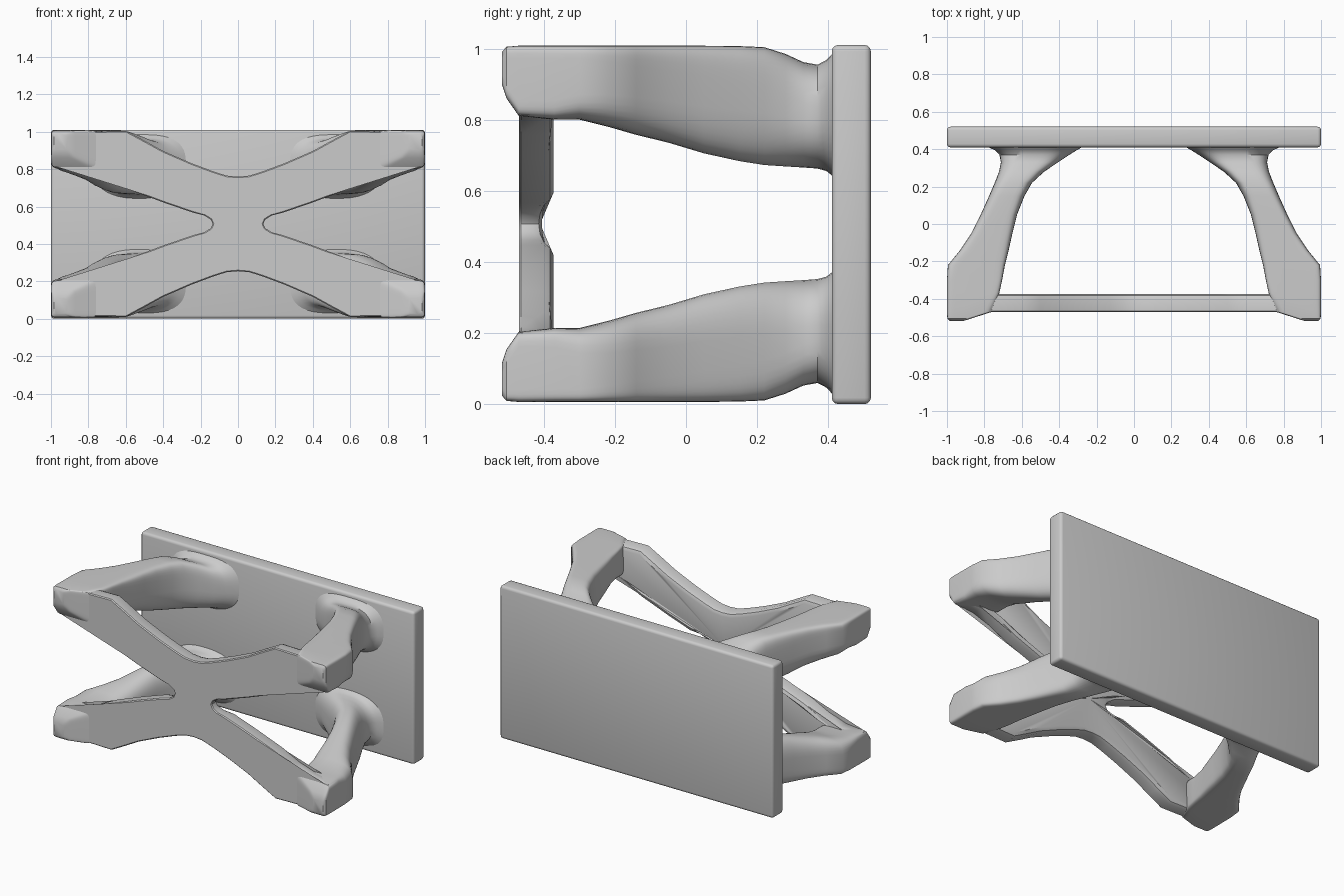
import bpy, bmesh, math

if "Cube" in bpy.data.objects:
    bpy.data.objects.remove(bpy.data.objects["Cube"])

CZ = 0.507  # mid height, the model mirrors about it

grey = bpy.data.materials.new("plain grey")
grey.diffuse_color = (0.6, 0.6, 0.6, 1)
grey.use_nodes = True
grey.node_tree.nodes["Principled BSDF"].inputs["Base Color"].default_value = grey.diffuse_color


def finish(name, bm, angle=35):
    bmesh.ops.recalc_face_normals(bm, faces=bm.faces)
    me = bpy.data.meshes.new(name)
    bm.to_mesh(me)
    bm.free()
    me.materials.append(grey)
    ob = bpy.data.objects.new(name, me)
    bpy.context.collection.objects.link(ob)
    bpy.ops.object.select_all(action='DESELECT')
    ob.select_set(True)
    bpy.context.view_layer.objects.active = ob
    bpy.ops.object.shade_smooth_by_angle(angle=math.radians(angle))
    return ob


def spow(v, p):
    return math.copysign(abs(v) ** p, v)


# Back plate: slab with softened edges
bm = bmesh.new()
bmesh.ops.create_cube(bm, size=1)
for v in bm.verts:
    v.co = (v.co.x * 2, 0.465 + v.co.y * 0.11, CZ - 0.002 + v.co.z * 1.01)
bmesh.ops.bevel(bm, geom=bm.edges[:], offset=0.018, segments=3, profile=0.5, affect='EDGES')
finish("back_plate", bm)

# Leg stations: y, inner x, outer x, bottom z, top z, upper and lower squareness
STATIONS = [
    (-0.518, 0.91, 0.985, 0.90, 0.99, 5, 5),
    (-0.505, 0.87, 0.998, 0.86, 1.005, 9, 7),
    (-0.47, 0.76, 1.0, 0.81, 1.008, 12, 9),
    (-0.37, 0.72, 1.0, 0.80, 1.008, 12, 7),
    (-0.30, 0.705, 1.0, 0.80, 1.008, 12, 4.5),
    (-0.22, 0.69, 0.995, 0.78, 1.008, 10, 3.2),
    (-0.14, 0.67, 0.93, 0.757, 1.008, 8, 2.8),
    (-0.05, 0.65, 0.87, 0.735, 1.008, 7, 2.6),
    (0.05, 0.625, 0.82, 0.705, 1.008, 6, 2.5),
    (0.15, 0.585, 0.775, 0.683, 1.007, 5, 2.4),
    (0.22, 0.545, 0.745, 0.672, 1.004, 4.5, 2.4),
    (0.28, 0.48, 0.722, 0.668, 0.985, 4, 2.4),
    (0.33, 0.405, 0.712, 0.665, 0.962, 3.5, 2.4),
    (0.37, 0.345, 0.72, 0.662, 0.955, 3, 2.4),
    (0.395, 0.305, 0.745, 0.655, 0.968, 3, 2.4),
    (0.42, 0.26, 0.80, 0.635, 0.995, 3, 2.4),
]
N = 40


def leg(name, sx, sz):
    bm = bmesh.new()
    rings = []
    for y, x0, x1, z0, z1, up, low in STATIONS:
        ring = []
        for i in range(N):
            a = 2 * math.pi * (i + 0.5) / N
            p = 2 / (up if math.sin(a) > 0 else low)
            x = (x0 + x1) / 2 + (x1 - x0) / 2 * spow(math.cos(a), p)
            z = (z0 + z1) / 2 + (z1 - z0) / 2 * spow(math.sin(a), p)
            ring.append(bm.verts.new((sx * x, y, CZ + sz * (z - CZ))))
        rings.append(ring)
    for a, b in zip(rings, rings[1:]):
        for i in range(N):
            j = (i + 1) % N
            bm.faces.new((a[i], a[j], b[j], b[i]))
    bm.faces.new(rings[0])
    bm.faces.new(rings[-1])
    finish(name, bm, 40)


for sx, side in ((1, "right"), (-1, "left")):
    for sz, level in ((1, "upper"), (-1, "lower")):
        leg(f"{level}_{side}_leg", sx, sz)

# Crossed front brace: one quarter outline, from side notch round to top notch
QUARTER = [(0.135, 0.0), (0.145, 0.022), (0.18, 0.045), (0.24, 0.06), (0.4, 0.115),
           (0.6, 0.19), (0.72, 0.25), (0.85, 0.292), (0.985, 0.305), (0.985, 0.49),
           (0.6, 0.498), (0.5, 0.445), (0.4, 0.39), (0.25, 0.325), (0.13, 0.28),
           (0.06, 0.258), (0.0, 0.253)]
q = QUARTER
outline = (q + [(-x, z) for x, z in q[-2::-1]]
           + [(-x, -z) for x, z in q[1:]] + [(x, -z) for x, z in q[-2:0:-1]])


def back_y(x, z):
    # the brace is thinnest at its crossing
    t = min(1, max(0, (math.hypot(x, z) - 0.12) / 0.12))
    return -0.41 + 0.037 * t


bm = bmesh.new()
n = len(outline)
rings = []
# front edge, then a rounded run to the back
for kind, shrink in (("front", 0.006), ("edge", 0), ("mid", 0), ("round", 0.008), ("back", 0.028)):
    ring = []
    for i, (x, z) in enumerate(outline):
        (ax, az), (bx, bz) = outline[i - 1], outline[(i + 1) % n]
        d = math.hypot(bx - ax, bz - az)
        nx, nz = -(bz - az) / d, (bx - ax) / d
        yb = back_y(x, z)
        y = {"front": -0.47, "edge": -0.464, "mid": yb - 0.028,
             "round": yb - 0.009, "back": yb}[kind]
        ring.append(bm.verts.new((x + nx * shrink, y, CZ + z + nz * shrink)))
    rings.append(ring)
for a, b in zip(rings, rings[1:]):
    for i in range(n):
        j = (i + 1) % n
        bm.faces.new((a[i], a[j], b[j], b[i]))
# front and back faces fan out from the crossing
for ring, y in ((rings[0], -0.47), (rings[-1], -0.41)):
    c = bm.verts.new((0, y, CZ))
    for i in range(n):
        bm.faces.new((c, ring[i], ring[(i + 1) % n]))
finish("cross_brace", bm, 40)
